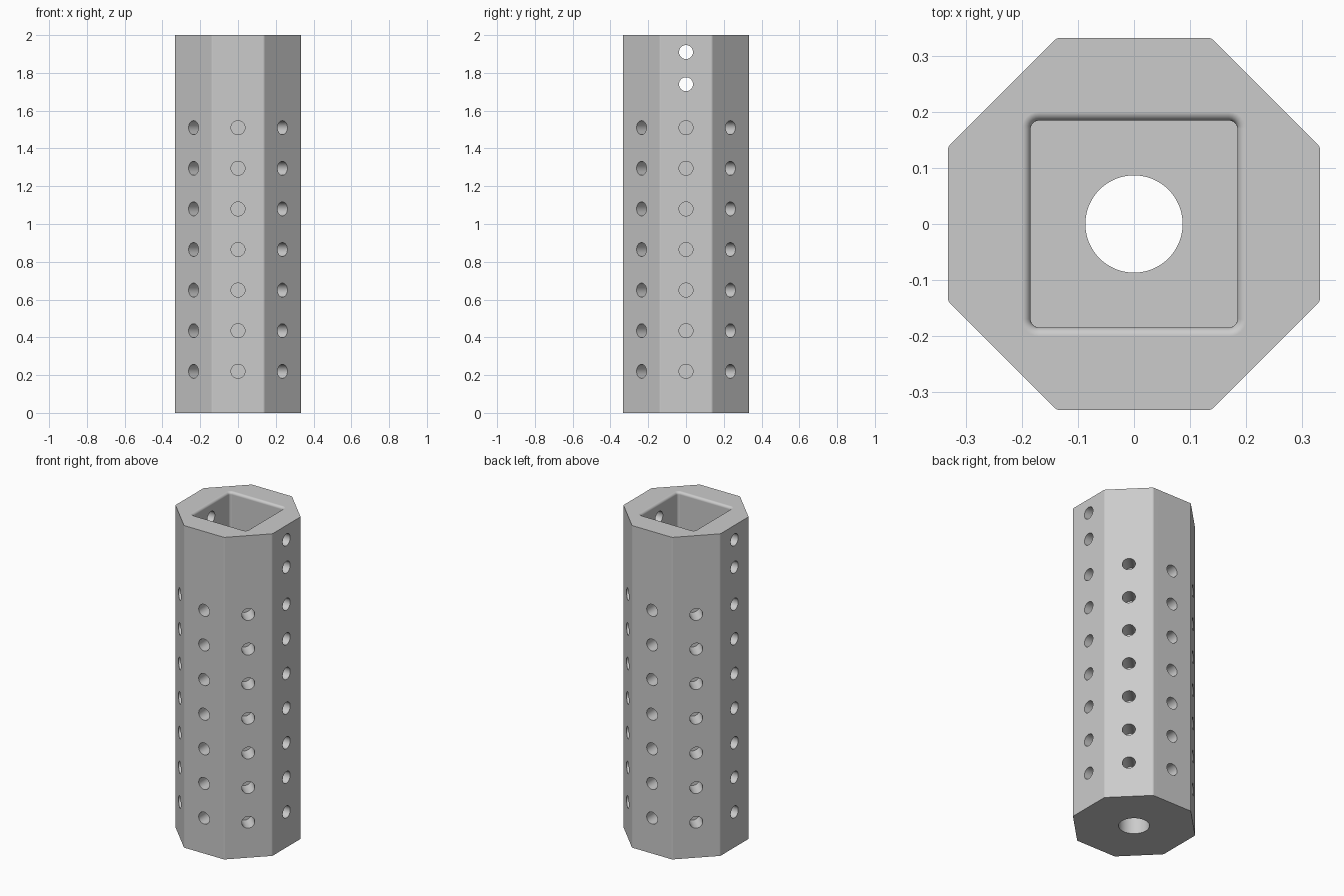
import bpy, bmesh
from math import pi, cos, sin, tau
from mathutils import Matrix, Vector

cube = bpy.data.objects.get("Cube")
if cube:
    bpy.data.objects.remove(cube, do_unlink=True)

HEIGHT, APOTHEM = 2.0, 0.333
HOLE_R, HOLE_DEPTH = 0.037, 0.11
SOCKET_HALF, SOCKET_FLOOR, RIM = 0.185, 1.63, 0.016

grey = bpy.data.materials.new("plain grey")
grey.use_nodes = True
colour = (0.6, 0.6, 0.6, 1)
grey.diffuse_color = colour
grey.node_tree.nodes["Principled BSDF"].inputs["Base Color"].default_value = colour


def make_object(name, bm):
    bmesh.ops.recalc_face_normals(bm, faces=bm.faces)
    mesh = bpy.data.meshes.new(name)
    bm.to_mesh(mesh)
    bm.free()
    mesh.materials.append(grey)
    obj = bpy.data.objects.new(name, mesh)
    bpy.context.collection.objects.link(obj)
    return obj


def add_rod(bm, start, end, radius, segments=32):
    """Closed cylinder between two points."""
    start, end = Vector(start), Vector(end)
    axis = end - start
    turn = axis.to_track_quat("Z", "Y").to_matrix().to_4x4()
    bmesh.ops.create_cone(bm, cap_ends=True, segments=segments,
                          radius1=radius, radius2=radius, depth=axis.length,
                          matrix=Matrix.Translation((start + end) / 2) @ turn)


def rounded_square(bm, half, corner, z, steps=6):
    """Ring of vertices around a square with rounded corners."""
    ring = []
    for quarter in range(4):
        for i in range(steps + 1):
            a = quarter * pi / 2 + i / steps * pi / 2
            mid = quarter * pi / 2 + pi / 4
            cx = (half - corner) * (1 if cos(mid) > 0 else -1)
            cy = (half - corner) * (1 if sin(mid) > 0 else -1)
            ring.append(bm.verts.new((cx + corner * cos(a), cy + corner * sin(a), z)))
    return ring


# Octagonal column with slightly softened upright edges
bm = bmesh.new()
bmesh.ops.create_cone(bm, cap_ends=True, segments=8, depth=HEIGHT,
                      radius1=APOTHEM / cos(pi / 8), radius2=APOTHEM / cos(pi / 8),
                      matrix=Matrix.Translation((0, 0, HEIGHT / 2)) @ Matrix.Rotation(pi / 8, 4, "Z"))
# Make sure a flat face, not a corner, points to the front
if max(v.co.x for v in bm.verts) > APOTHEM + 0.01:
    bmesh.ops.rotate(bm, verts=bm.verts, matrix=Matrix.Rotation(pi / 8, 3, "Z"))
upright = [e for e in bm.edges if abs(e.verts[0].co.z - e.verts[1].co.z) > 1]
bmesh.ops.bevel(bm, geom=upright, offset=0.006, segments=3, profile=0.5, affect="EDGES")
column = make_object("column", bm)

# Square socket with a rounded-over rim
bm = bmesh.new()
rings = [rounded_square(bm, SOCKET_HALF, 0.015, SOCKET_FLOOR)]
for i in range(7):
    a = i / 6 * pi / 2
    out = RIM * (1 - cos(a))
    rings.append(rounded_square(bm, SOCKET_HALF + out, 0.015 + out, HEIGHT - RIM + RIM * sin(a)))
rings.append(rounded_square(bm, SOCKET_HALF + RIM, 0.015 + RIM, HEIGHT + 0.1))
for low, high in zip(rings, rings[1:]):
    for i in range(len(low)):
        j = (i + 1) % len(low)
        bm.faces.new((low[i], low[j], high[j], high[i]))
bm.faces.new(rings[0])
bm.faces.new(rings[-1])
socket = make_object("socket_cutter", bm)

# Central bore
bm = bmesh.new()
add_rod(bm, (0, 0, -0.1), (0, 0, SOCKET_FLOOR + 0.1), 0.087, 64)
bore = make_object("bore_cutter", bm)

# Two cross holes through the socket walls
bm = bmesh.new()
for z in (1.74, 1.91):
    add_rod(bm, (-0.5, 0, z), (0.5, 0, z), HOLE_R)
cross_holes = make_object("cross_hole_cutter", bm)

# Rows of blind holes on all eight sides
bm = bmesh.new()
for side in range(8):
    d = Vector((cos(side * tau / 8), sin(side * tau / 8), 0))
    for row in range(7):
        base = Vector((0, 0, 0.22 + row * 0.215))
        add_rod(bm, base + d * (APOTHEM - HOLE_DEPTH), base + d * (APOTHEM + 0.1), HOLE_R)
side_holes = make_object("side_hole_cutter", bm)

# Cut everything, then drop the cutters
bpy.ops.object.select_all(action="DESELECT")
column.select_set(True)
bpy.context.view_layer.objects.active = column
for cutter in (socket, bore, cross_holes, side_holes):
    cutter.hide_render = True
    mod = column.modifiers.new("cut", "BOOLEAN")
    mod.operation, mod.solver, mod.object = "DIFFERENCE", "EXACT", cutter
    bpy.ops.object.modifier_apply(modifier=mod.name)
    bpy.data.objects.remove(cutter, do_unlink=True)

bpy.ops.object.shade_smooth_by_angle(angle=pi / 6)
weighted = column.modifiers.new("even_normals", "WEIGHTED_NORMAL")
weighted.keep_sharp = True
